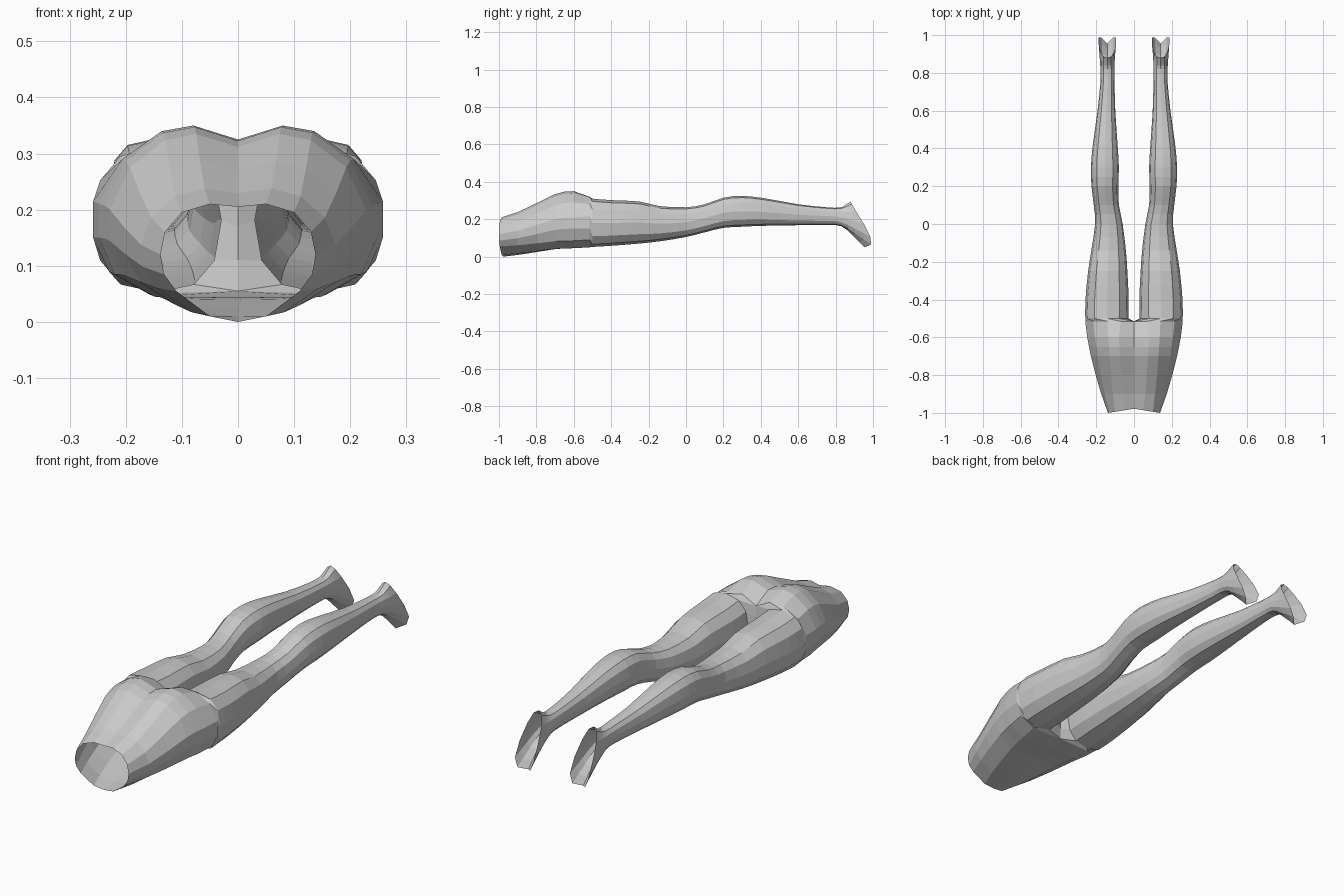
import bpy, bmesh, math

if "Cube" in bpy.data.objects:
    bpy.data.objects.remove(bpy.data.objects["Cube"])

# Half torso outlines, top centre -> outside -> bottom centre (x, z)
WAIST = [(0, .205), (.05, .21), (.10, .195), (.13, .16), (.138, .12),
         (.132, .085), (.11, .055), (.05, .01), (0, 0)]
HIP = [(0, .325), (.083, .35), (.14, .34), (.215, .29), (.26, .21),
       (.26, .15), (.232, .085), (.16, .045), (0, .045)]
CROTCH = [(0, .285), (.07, .32), (.14, .318), (.215, .282), (.258, .215),
          (.258, .15), (.23, .09), (.16, .05), (0, .055)]
# Torso stations: y, width blend, height blend
TORSO = [(-.9, .29, .2), (-.8, .53, .54), (-.7, .74, .89), (-.65, .82, .98), (-.6, .9, 1)]
# Leg stations: y top, y bottom, x inner, x outer, z bottom, z top, flare to the bottom, side bulge
LEG = [(-.50, -.50, .03, .258, .052, .31, 0, 0),
       (-.40, -.40, .028, .257, .058, .302, 0, 0),
       (-.25, -.25, .035, .243, .07, .295, 0, 0),
       (-.14, -.14, .043, .226, .082, .27, 0, 0),
       (0, 0, .06, .206, .105, .264, 0, 0),
       (.10, .10, .08, .213, .13, .28, 0, 0),
       (.20, .20, .083, .225, .154, .315, 0, 0),
       (.30, .30, .08, .228, .16, .325, 0, 0),
       (.42, .42, .087, .218, .165, .312, 0, 0),
       (.60, .60, .099, .193, .168, .28, 0, 0),
       (.75, .75, .103, .178, .17, .264, 0, 0),
       (.82, .83, .103, .178, .163, .262, .1, 0),
       (.85, .89, .101, .182, .115, .275, .3, .03),
       (.88, .955, .095, .187, .05, .295, .5, .07)]


def spow(v, p):
    return math.copysign(abs(v) ** p, v)


def catmull(a, b, c, d, t):
    return [.5 * (2 * q + (r - p) * t + (2 * p - 5 * q + 4 * r - s) * t * t
                  + (3 * q - p - 3 * r + s) * t ** 3) for p, q, r, s in zip(a, b, c, d)]


def smooth_stations(rows, n):
    out = []
    for i in range(len(rows) - 1):
        a, d = rows[max(i - 1, 0)], rows[min(i + 2, len(rows) - 1)]
        out += [catmull(a, rows[i], rows[i + 1], d, k / n) for k in range(n)]
    return out + [rows[-1]]


def leg_ring(yt, yb, xi, xo, zb, zt, flare, bulge):
    pts = []
    for k in range(12):
        a = math.radians(120 - 30 * k)
        cx, sz = spow(math.cos(a), .8), spow(math.sin(a), .85)
        t = (1 - sz) / 2
        x = (xi + xo) / 2 + (xo - xi) / 2 * cx * (1 + flare * (t - .5))
        pts.append((x, yt + (yb - yt) * t + bulge * t * abs(cx), (zb + zt) / 2 + (zt - zb) / 2 * sz))
    return pts


bm = bmesh.new()


def add_ring(pts):
    return [bm.verts.new(p) for p in pts]


def bridge(r0, r1, count):
    for i in range(count):
        j = (i + 1) % len(r0)
        bm.faces.new((r0[i], r0[j], r1[j], r1[i]))


# Waist and hips: open half rings ending on the centre plane
rings = [add_ring([(x, -.978 - .16 * x, z) for x, z in WAIST])]
for y, kx, kz in TORSO:
    rings.append(add_ring([(w[0] + (h[0] - w[0]) * kx, y, w[1] + (h[1] - w[1]) * kz)
                           for w, h in zip(WAIST, HIP)]))
rings.append(add_ring([(x, -.515, z) for x, z in CROTCH]))
for r0, r1 in zip(rings, rings[1:]):
    bridge(r0, r1, 8)

# Crotch seam closes the last half ring so the leg can start from it
prev = rings[-1] + add_ring([(0, -.515, z) for z in (.11, .17, .23)])

# Leg down to the open sole
for row in smooth_stations(LEG, 2):
    ring = add_ring(leg_ring(*row))
    bridge(prev, ring, 12)
    prev = ring

bmesh.ops.recalc_face_normals(bm, faces=bm.faces[:])
mesh = bpy.data.meshes.new("hips_and_legs")
bm.to_mesh(mesh)
bm.free()
body = bpy.data.objects.new("hips_and_legs", mesh)
bpy.context.collection.objects.link(body)

# Other half
mirror = body.modifiers.new("mirror", 'MIRROR')
mirror.use_clip = True
mirror.merge_threshold = .0005
